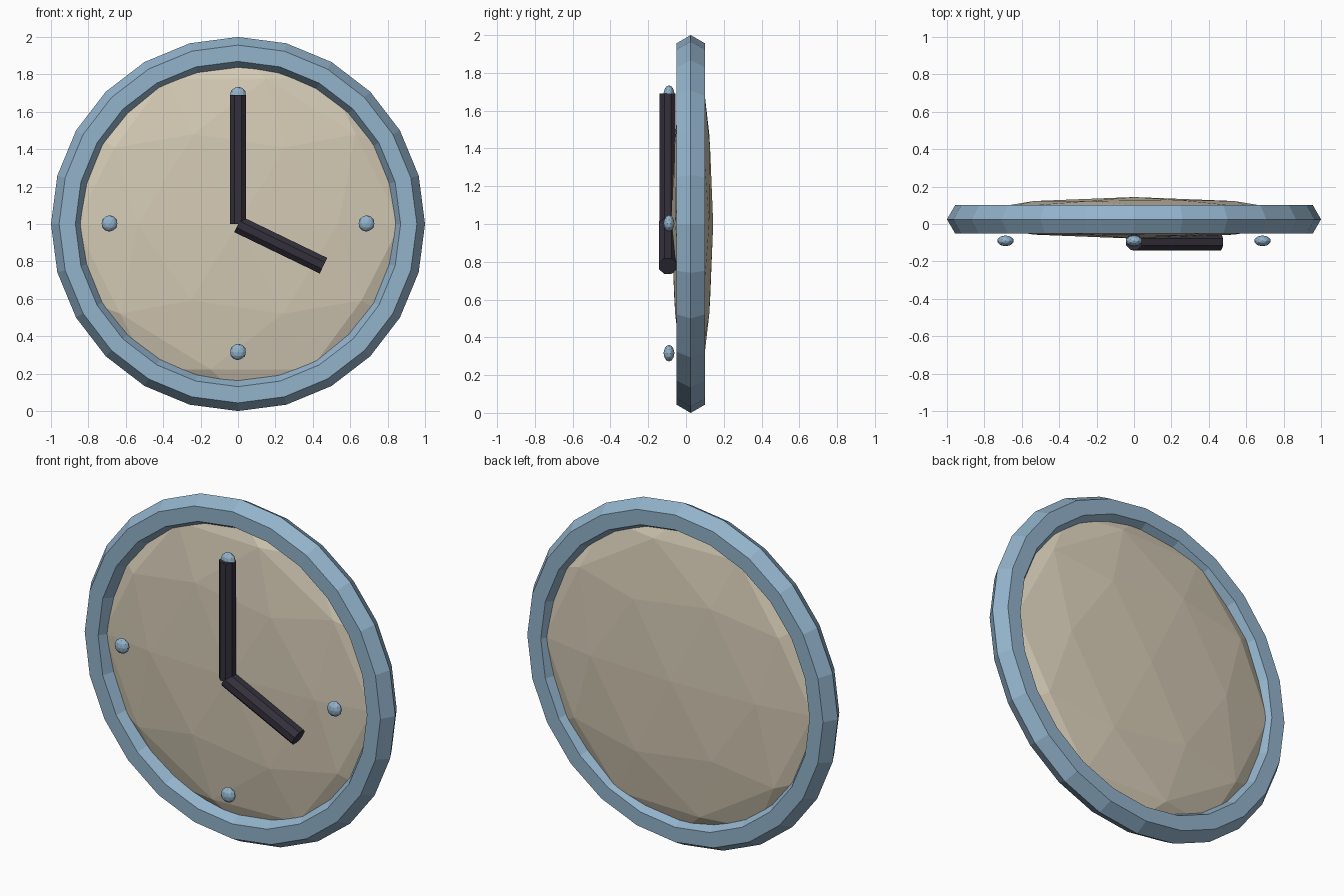
import bpy, math
from mathutils import Vector

if "Cube" in bpy.data.objects:
    bpy.data.objects.remove(bpy.data.objects["Cube"])


def material(name, rgb):
    m = bpy.data.materials.new(name)
    m.diffuse_color = (*rgb, 1)
    m.use_nodes = True
    m.node_tree.nodes["Principled BSDF"].inputs["Base Color"].default_value = m.diffuse_color
    return m


BLUE = material("blue_paint", (0.29, 0.45, 0.60))
CREAM = material("cream_face", (0.66, 0.59, 0.46))
DARK = material("dark_hands", (0.035, 0.03, 0.045))


def finish(name, mat):
    ob = bpy.context.object
    ob.name = name
    ob.data.materials.append(mat)
    return ob


def squashed_ball(name, loc, radius, depth, mat):
    bpy.ops.mesh.primitive_ico_sphere_add(subdivisions=2, radius=1, location=loc)
    finish(name, mat).scale = (radius, depth, radius)


def hand(name, start, end, radius):
    # eight-sided rod between two points, one flat side facing forward
    a, b = Vector(start), Vector(end)
    d = b - a
    bpy.ops.mesh.primitive_cylinder_add(
        vertices=8, radius=radius, depth=d.length, location=(a + b) / 2,
        rotation=(0, math.atan2(d.x, d.z), 0))
    ob = finish(name, DARK)
    for v in ob.data.vertices:
        x, y = v.co.x, v.co.y
        c, s = math.cos(math.pi / 8), math.sin(math.pi / 8)
        v.co.x, v.co.y = c * x - s * y, s * x + c * y


# Rim: hexagonal cross-section ring
bpy.ops.mesh.primitive_torus_add(
    major_segments=24, minor_segments=6, major_radius=0.913, minor_radius=0.087,
    location=(0, 0.025, 1), rotation=(math.pi / 2, 0, 0))
finish("rim", BLUE)

# Domed dial, bulging on both sides
squashed_ball("dial", (0, 0.033, 1), 0.913, 0.111, CREAM)

# Hands
hand("minute_hand", (0, -0.097, 1.0), (0, -0.097, 1.69), 0.046)
hand("hour_hand", (0, -0.096, 0.998), (0.457, -0.096, 0.777), 0.05)

# Quarter-hour markers
for i in range(4):
    t = i * math.pi / 2
    squashed_ball(f"hour_marker_{i + 1}",
                  (0.687 * math.sin(t), -0.09, 1.003 + 0.687 * math.cos(t)),
                  0.044, 0.029, BLUE)
